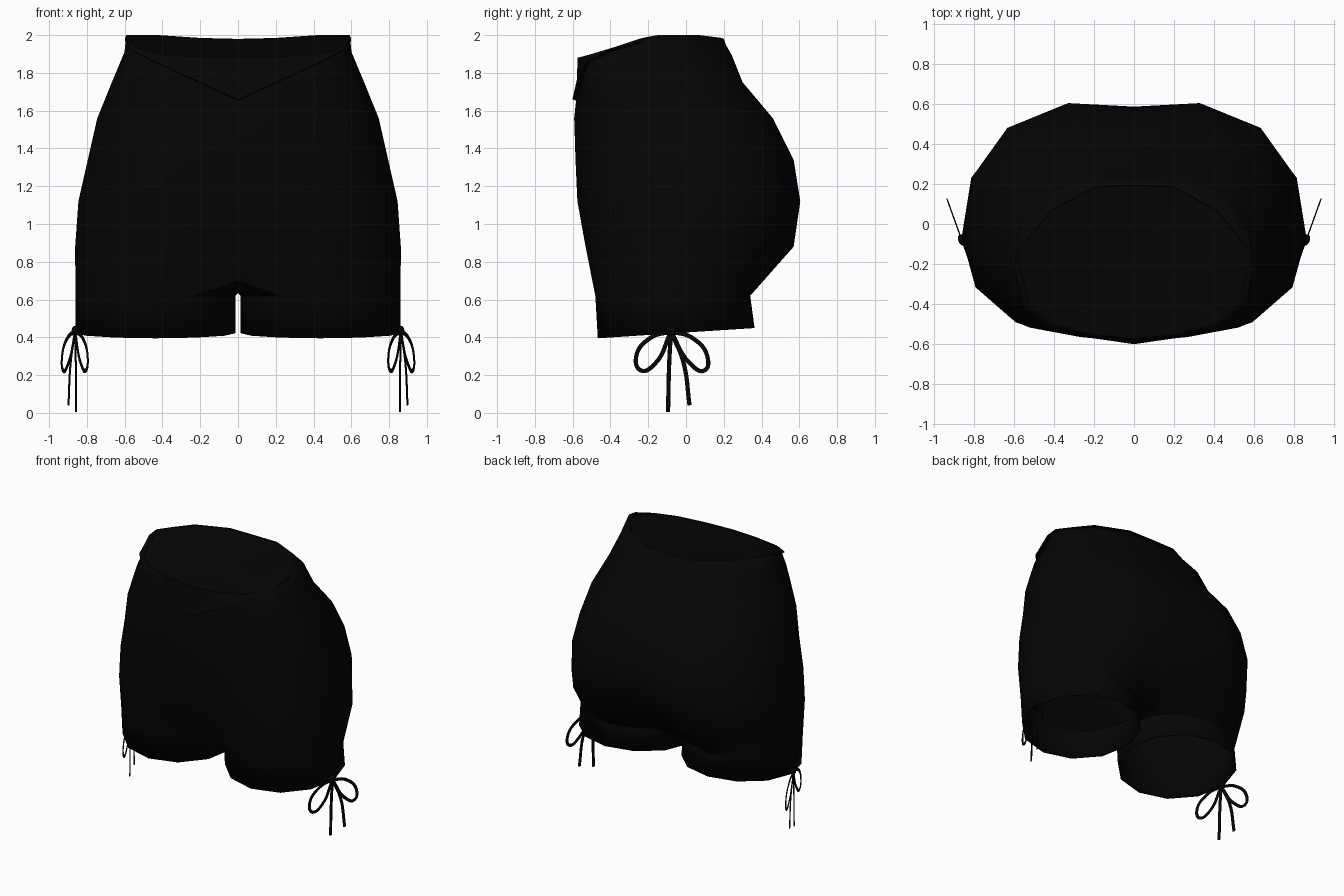
import bpy
import math

old = bpy.data.objects.get("Cube")
if old:
    bpy.data.objects.remove(old)


def material(name, rgb):
    m = bpy.data.materials.new(name)
    m.use_nodes = True
    m.diffuse_color = (*rgb, 1)
    m.node_tree.nodes["Principled BSDF"].inputs["Base Color"].default_value = (*rgb, 1)
    return m


fabric = material("black fabric", (0.0016, 0.0016, 0.0016))
cord = material("black cord", (0.0016, 0.0016, 0.002))

# Half outline of the hips, front centre to back centre
OUTLINE = [(0, -1), (.36, -.95), (.7, -.86), (.92, -.57), (1, -.12),
           (.945, .4), (.75, .79), (.39, 1), (0, .97)]
# Height, half width, front and back of the hips
PROFILE = [(2.0, .592, -.575, .2), (1.9, .602, -.575, .24), (1.75, .668, -.572, .3),
           (1.56, .745, -.592, .46), (1.34, .795, -.585, .57), (1.12, .845, -.575, .605),
           (.88, .862, -.56, .57)]
# Half of the waist rim, with a corner at the side
WAIST = [(0, -.575, 1.88), (.21, -.555, 1.885), (.42, -.5, 1.9), (.53, -.4, 1.93),
         (.592, -.15, 2), (.51, -.04, 2), (.42, .07, 2), (.2, .19, 1.985), (0, .2, 1.98)]
N = len(OUTLINE)


def hip_point(i, z, grow=0):
    """Point i of the outline at height z, pushed outwards by grow."""
    for a, b in zip(PROFILE, PROFILE[1:]):
        if z >= b[0]:
            break
    t = (a[0] - z) / (a[0] - b[0])
    w, f, k = [p + (q - p) * t for p, q in zip(a[1:], b[1:])]
    u, v = OUTLINE[i]
    return (u * (w + grow), (f + k) / 2 + v * ((k - f) / 2 + grow), z)


def strip(upper, lower, closed=False):
    """Quads between two rows of vertex indices."""
    n = len(upper)
    return [(upper[i], lower[i], lower[(i + 1) % n], upper[(i + 1) % n])
            for i in range(n if closed else n - 1)]


def mirrored(name, verts, faces, thickness=0):
    me = bpy.data.meshes.new(name)
    me.from_pydata(verts, [], faces)
    me.materials.append(fabric)
    ob = bpy.data.objects.new(name, me)
    bpy.context.collection.objects.link(ob)
    mod = ob.modifiers.new("Mirror", "MIRROR")
    mod.use_clip = True
    if thickness:
        mod = ob.modifiers.new("Thickness", "SOLIDIFY")
        mod.thickness = thickness
        mod.offset = -1
    bpy.ops.object.select_all(action="DESELECT")
    ob.select_set(True)
    bpy.context.view_layer.objects.active = ob
    bpy.ops.object.shade_smooth_by_angle(angle=math.radians(40))


# Shorts: hip rows
verts, faces, rows = [], [], []


def add_row(points):
    rows.append(list(range(len(verts), len(verts) + len(points))))
    verts.extend(points)
    return rows[-1]


add_row(WAIST)
add_row([hip_point(i, p[2] - .09) for i, p in enumerate(WAIST)])
for z in [p[0] for p in PROFILE[2:]]:
    add_row([hip_point(i, z) for i in range(N)])
verts[rows[-1][0]] = (0, -.44, .7)
verts[rows[-1][-1]] = (0, .36, .7)
for a, b in zip(rows, rows[1:]):
    faces += strip(a, b)

# Shorts: crotch and legs, as twelve-sided rings
ring = rows[-1] + add_row([(0, y, .635) for y in (.2, -.05, -.28)])
for z, cy, r in ((.62, -.07, .41), (.395, -.052, .415)):
    pts = []
    for k in range(12):
        a = math.radians(-120 + 30 * k)
        y = cy + r * math.sin(a)
        slope = .066 * (y + .465) if z < .5 else 0
        pts.append((.437 + .424 * math.cos(a), y, z + slope))
    lower = add_row(pts)
    faces += strip(ring, lower, True)
    ring = lower
mirrored("shorts", verts, faces, .008)

# Pointed waistband front, running out into the rim at the sides
BAND_Z = [1.66, 1.77, 1.86, 1.92, 1.97]
n = len(BAND_Z)
top = WAIST[:n]
mid = [hip_point(i, (z + WAIST[i][2]) / 2, .004) for i, z in enumerate(BAND_Z)]
low = [hip_point(i, z, .02 - .004 * i) for i, z in enumerate(BAND_Z)]
tuck = [hip_point(i, z - .008, -.004) for i, z in enumerate(BAND_Z)]
idx = [list(range(k * n, k * n + n)) for k in range(4)]
mirrored("waistband", top + mid + low + tuck,
         [f for a, b in zip(idx, idx[1:]) for f in strip(a, b)])

# Slightly hollow panel closing the waist
rim = [(x * .993, y, z - .004) for x, y, z in WAIST]
mirrored("waist_panel", rim + [(0, -.28, 1.88)], [(i, i + 1, N) for i in range(N - 1)])

# Side bows: flat cords in a slightly turned plane, (sideways, height) points
CORDS = {
    "front_loop": [(0, .43), (-.11, .4), (-.195, .3), (-.17, .225), (-.09, .26), (0, .43)],
    "back_loop": [(0, .43), (.115, .4), (.205, .3), (.19, .225), (.11, .26), (0, .43)],
    "front_tail": [(0, .43), (-.01, .25), (-.016, .005)],
    "back_tail": [(0, .43), (.07, .27), (.105, .04)],
}
for side, label in ((1, "left"), (-1, "right")):
    place = (side * .862, -.08, 0)
    turn = (0, 0, -side * math.atan(.36))
    for part, pts in CORDS.items():
        cu = bpy.data.curves.new(f"{label}_{part}", "CURVE")
        cu.dimensions = "3D"
        cu.bevel_depth = .013
        cu.bevel_resolution = 1
        cu.resolution_u = 6
        cu.use_fill_caps = True
        sp = cu.splines.new("BEZIER")
        sp.bezier_points.add(len(pts) - 1)
        for bp, (y, z) in zip(sp.bezier_points, pts):
            bp.co = (0, y, z)
            bp.handle_left_type = bp.handle_right_type = "AUTO"
        cu.materials.append(cord)
        ob = bpy.data.objects.new(f"{label}_{part}", cu)
        ob.location, ob.rotation_euler, ob.scale = place, turn, (.25, 1, 1)
        bpy.context.collection.objects.link(ob)
    # Knot
    bpy.ops.mesh.primitive_uv_sphere_add(segments=10, ring_count=6, radius=.03,
                                         location=(place[0], place[1], .435), rotation=turn)
    knot = bpy.context.object
    knot.name = f"{label}_knot"
    knot.scale = (.6, 1, .9)
    knot.data.materials.append(cord)
    bpy.ops.object.shade_smooth()
